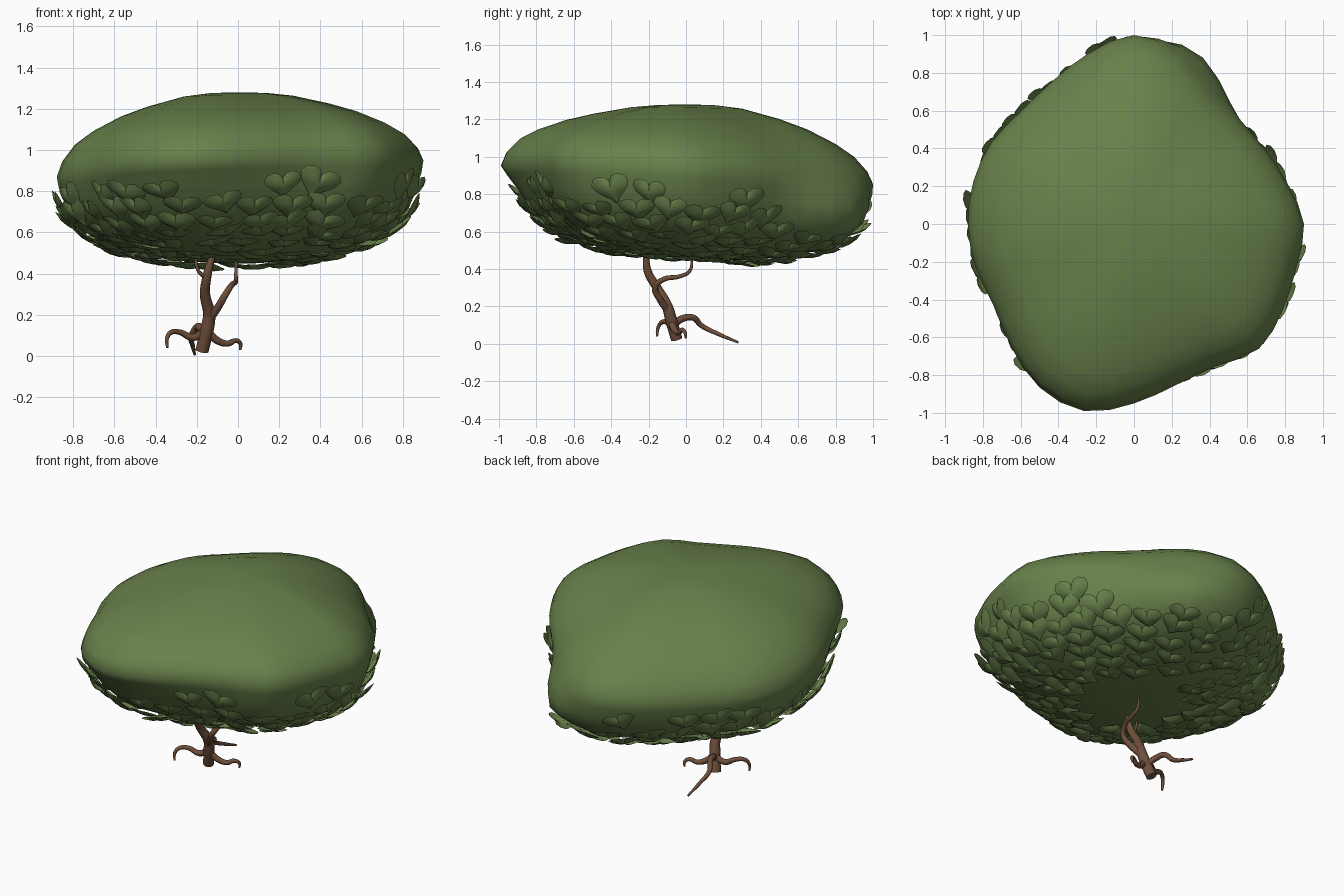
import bpy, bmesh, math, random
from mathutils import Vector, Matrix

if "Cube" in bpy.data.objects:
    bpy.data.objects.remove(bpy.data.objects["Cube"])

random.seed(4)


def material(name, rgb):
    m = bpy.data.materials.new(name)
    m.diffuse_color = (*rgb, 1)
    m.use_nodes = True
    m.node_tree.nodes["Principled BSDF"].inputs["Base Color"].default_value = m.diffuse_color
    return m


GREEN = material("leaf_green", (0.14, 0.22, 0.07))
BROWN = material("bark_brown", (0.16, 0.08, 0.045))

# Canopy outline radius every 15 degrees, plus dome and underside profiles
OUTLINE = [.90, .84, .80, .785, .83, .94, 1.0, .935, .87, .845, .87, .88,
           .88, .87, .86, .92, 1.0, 1.025, .95, .88, .87, .935, .91, .89]
DOME = [(.04, 1), (.16, .99), (.3, .95), (.5, .83), (.65, .71), (.8, .54), (.9, .38), (.97, .18)]
UNDER = [(1, 0), (.99, .12), (.96, .3), (.92, .48), (.82, .68), (.67, .82),
         (.5, .92), (.33, .98), (.15, 1), (.02, 1)]


def radius(a):
    f = (a / math.tau * 24) % 24
    i, t = int(f), f % 1
    p0, p1, p2, p3 = (OUTLINE[(i + k) % 24] for k in (-1, 0, 1, 2))
    return p1 + .5 * t * (p2 - p0 + t * (2 * p0 - 5 * p1 + 4 * p2 - p3
                                         + t * (3 * (p1 - p2) + p3 - p0)))


def rim(a):
    return .91 + .04 * math.cos(a) - .055 * math.sin(a)


def bump(a, centre, width):
    d = (a - centre + math.pi) % math.tau - math.pi
    return math.exp(-(d / width) ** 2)


def under(a, v):
    """Point on the canopy underside: v = 0 at the rim, 9 at the centre."""
    i = min(int(v), len(UNDER) - 2)
    (s0, g0), (s1, g1) = UNDER[i], UNDER[i + 1]
    s, g = s0 + (s1 - s0) * (v - i), g0 + (g1 - g0) * (v - i)
    s += math.sin(math.pi * g) * (.15 * bump(a, 1.13, .3) - .07 * bump(a, -1.75, .6))
    x, y = s * radius(a) * math.cos(a), s * radius(a) * math.sin(a)
    return Vector((x, y, rim(a) + (.46 - rim(a)) * g - .06 * y * g))


def dome(a, s, f):
    r = s * radius(a)
    y = r * math.sin(a)
    return Vector((r * math.cos(a), y, rim(a) + (1.28 - rim(a)) * f - .08 * y * f * (1 - f)))


def finish(bm, name, mat):
    me = bpy.data.meshes.new(name)
    bm.to_mesh(me)
    bm.free()
    me.materials.append(mat)
    for p in me.polygons:
        p.use_smooth = True
    ob = bpy.data.objects.new(name, me)
    bpy.context.collection.objects.link(ob)
    return ob


# Canopy: closed stack of rings from the top to the underside
N = 48
angles = [math.tau * i / N for i in range(N)]
bm = bmesh.new()
rings = [[bm.verts.new(dome(a, s, f)) for a in angles] for s, f in DOME]
rings += [[bm.verts.new(under(a, v)) for a in angles] for v in range(len(UNDER))]
for r0, r1 in zip(rings, rings[1:]):
    for i in range(N):
        j = (i + 1) % N
        bm.faces.new((r0[i], r1[i], r1[j], r0[j]))
bm.faces.new(rings[0])
bm.faces.new(rings[-1][::-1])
bmesh.ops.recalc_face_normals(bm, faces=bm.faces)
finish(bm, "canopy", GREEN)


# Leaves: domed hearts laid like scales in rows around the underside
def heart(t):
    x = math.sin(t) ** 3
    y = (13 * math.cos(t) - 5 * math.cos(2 * t) - 2 * math.cos(3 * t) - math.cos(4 * t) + 2.5) / 14.5
    return x * .1, y * .08


HEART = [heart(math.tau * k / 20) for k in range(20)]


def add_leaf(bm, a, v, size):
    p = under(a, v)
    up = (under(a, v - .15) - under(a, v + .15)).normalized()
    side = (under(a + .04, v) - under(a - .04, v)).normalized()
    n = side.cross(up).normalized()
    if n.dot(Vector((p.x, p.y, -1))) < 0:
        n = -n
    side = up.cross(n).normalized()
    basis = Matrix((side, up, n)).transposed()
    # lobes lift away from the canopy, tip tucks in
    rot = basis @ Matrix.Rotation(random.uniform(.06, .26), 3, 'X') \
        @ Matrix.Rotation(random.uniform(-.15, .15), 3, 'Y') \
        @ Matrix.Rotation(random.uniform(-.3, .3), 3, 'Z')
    base = p + n * .018

    def ring(k, h):
        pts = [base + rot @ Vector((x * k, y * k, h)) * size for x, y in HEART]
        return [bm.verts.new((q.x, max(-1, min(1, q.y)), q.z)) for q in pts]
    outer, inner = ring(1, 0), ring(.55, .016)
    mid = bm.verts.new(base + rot @ Vector((0, 0, .022)) * size)
    for i in range(20):
        j = (i + 1) % 20
        bm.faces.new((outer[j], outer[i], inner[i], inner[j]))
        bm.faces.new((inner[j], inner[i], mid))


bm = bmesh.new()
for row, v in enumerate([2.0, 3.0, 3.8, 4.5, 5.2, 5.9, 6.6]):
    around = sum((under(angles[i], v) - under(angles[i - 1], v)).length for i in range(N))
    size = 1.02 - .02 * row
    count = int(around / (.185 * size))
    for k in range(count):
        a = math.tau * (k + .5 * (row % 2) + random.uniform(-.15, .15)) / count
        bare = bump(a, 1.13, .45) > .4 and v < 3.7
        if not bare and not (row == 0 and random.random() < .25):
            add_leaf(bm, a, v + random.uniform(-.15, .15), size * random.uniform(.92, 1.08))
finish(bm, "leaves", GREEN)


# Trunk, branches and roots: tapered tubes (x, y, z, radius)
def tube(name, pts):
    cu = bpy.data.curves.new(name, 'CURVE')
    cu.dimensions = '3D'
    cu.bevel_depth = 1
    cu.bevel_resolution = 3
    cu.resolution_u = 5
    cu.use_fill_caps = True
    sp = cu.splines.new('BEZIER')
    sp.bezier_points.add(len(pts) - 1)
    for b, (x, y, z, r) in zip(sp.bezier_points, pts):
        b.co, b.radius = (x, y, z), r
        b.handle_left_type = b.handle_right_type = 'AUTO'
    cu.materials.append(BROWN)
    ob = bpy.data.objects.new(name, cu)
    bpy.context.collection.objects.link(ob)
    bpy.ops.object.select_all(action='DESELECT')
    ob.select_set(True)
    bpy.context.view_layer.objects.active = ob
    bpy.ops.object.convert(target='MESH')
    bpy.ops.object.shade_smooth_by_angle(angle=math.radians(60))


tube("trunk", [(-.175, -.05, .025, .032), (-.15, -.08, .13, .033), (-.14, -.1, .2, .03),
               (-.16, -.155, .3, .025), (-.15, -.205, .39, .022), (-.12, -.21, .5, .014),
               (-.1, -.2, .57, .008)])
tube("right_branch", [(-.135, -.1, .18, .02), (-.095, -.14, .24, .019), (-.06, -.165, .3, .017),
                      (-.03, -.12, .345, .014), (-.01, -.03, .362, .011), (-.01, .02, .39, .009),
                      (-.01, .03, .48, .006)])
tube("left_twig", [(-.15, -.2, .38, .012), (-.19, -.22, .41, .009), (-.21, -.22, .5, .006)])
tube("left_root", [(-.16, -.06, .12, .02), (-.22, -.08, .09, .018), (-.28, -.1, .115, .014),
                   (-.325, -.13, .115, .012), (-.345, -.15, .085, .01), (-.343, -.155, .04, .006)])
tube("right_root", [(-.15, -.08, .12, .02), (-.1, -.06, .075, .018), (-.05, -.04, .06, .015),
                    (-.01, -.02, .075, .012), (.012, -.005, .06, .01), (.01, .0, .03, .006)])
tube("back_root", [(-.15, -.07, .1, .02), (-.18, -.02, .135, .019), (-.2, .04, .14, .017),
                   (-.225, .08, .1, .014), (-.22, .18, .05, .011), (-.21, .28, .008, .006)])
